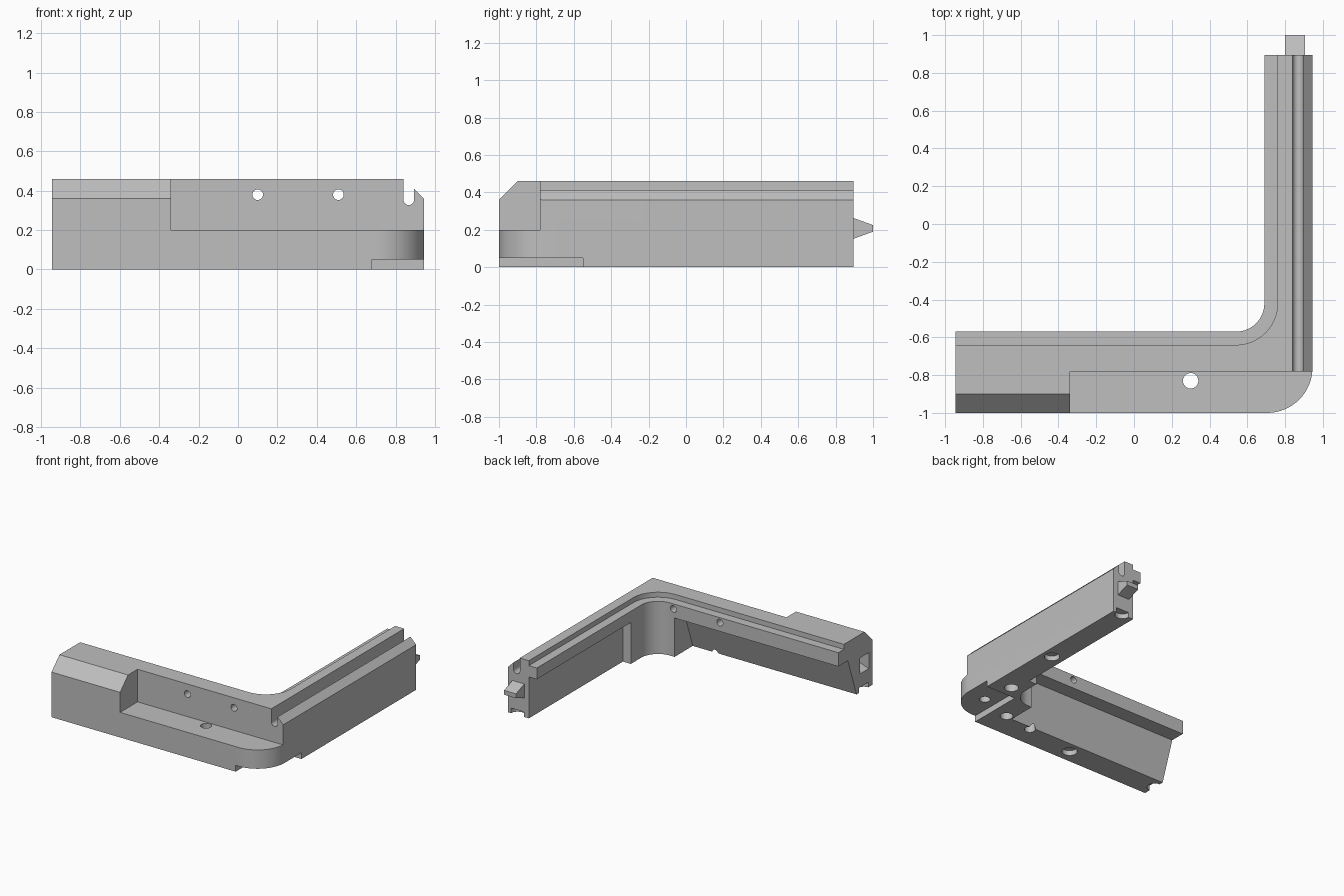
import bpy, bmesh, math
from mathutils import Vector

old = bpy.data.objects.get("Cube")
if old:
    bpy.data.objects.remove(old, do_unlink=True)

grey = bpy.data.materials.new("plain_grey")
grey.use_nodes = True
grey.diffuse_color = (0.52, 0.52, 0.52, 1)
grey.node_tree.nodes["Principled BSDF"].inputs["Base Color"].default_value = grey.diffuse_color

# Axis order used to place a profile (u, v) extruded along w
PLACE = {"x": lambda u, v, w: (w, u, v),
         "y": lambda u, v, w: (u, w, v),
         "z": lambda u, v, w: (u, v, w)}


def prism(name, profile, axis, start, end, taper=None):
    """Extrude a closed profile along an axis, optionally with another end profile."""
    bm = bmesh.new()
    a = [bm.verts.new(PLACE[axis](u, v, start)) for u, v in profile]
    b = [bm.verts.new(PLACE[axis](u, v, end)) for u, v in (taper or profile)]
    bm.faces.new(a)
    bm.faces.new(b)
    for i in range(len(a)):
        j = (i + 1) % len(a)
        bm.faces.new((a[i], a[j], b[j], b[i]))
    bmesh.ops.recalc_face_normals(bm, faces=bm.faces)
    mesh = bpy.data.meshes.new(name)
    bm.to_mesh(mesh)
    bm.free()
    mesh.materials.append(grey)
    obj = bpy.data.objects.new(name, mesh)
    bpy.context.collection.objects.link(obj)
    return obj


def rect(u0, v0, u1, v1):
    return [(u0, v0), (u1, v0), (u1, v1), (u0, v1)]


def arc(cu, cv, r, a0, a1, n=16):
    angles = [math.radians(a0 + (a1 - a0) * i / n) for i in range(n + 1)]
    return [(cu + r * math.cos(a), cv + r * math.sin(a)) for a in angles]


def circle(cu, cv, r):
    return arc(cu, cv, r, 0, 345, 23)


def inner_bend(r):
    return arc(0.54, -0.42, r, -90, 0)


# L-shaped body with rounded outer and inner corner
outline = [(-0.945, -1)] + arc(0.705, -0.76, 0.24, -90, 0)
outline += [(0.945, 0.895), (0.69, 0.895)] + inner_bend(0.15)[::-1] + [(-0.945, -0.57)]
body = prism("corner_body", outline, "z", 0, 0.46)


def cut(*args):
    cutter = prism("cutter", *args)
    cutter.hide_render = True
    mod = body.modifiers.new("cut", "BOOLEAN")
    mod.operation = "DIFFERENCE"
    mod.solver = "EXACT"
    mod.object = cutter
    bpy.context.view_layer.objects.active = body
    bpy.ops.object.modifier_apply(modifier=mod.name)
    bpy.data.objects.remove(cutter, do_unlink=True)


# Step along the inner top edge
cut([(-1.1, -0.64)] + inner_bend(0.22) + [(0.76, 1.1), (-1.1, 1.1)], "z", 0.42, 0.6)
# Sloped undercut of the long arm, straight undercut of the side arm
cut([(-0.803, -0.01), (-0.5, -0.01), (-0.5, 0.31), (-0.69, 0.31)], "x", -1.1, 0.5)
cut(rect(0.6, -0.1, 0.76, 0.33), "y", -0.29, 1.1)
# Front chamfer and outer chamfer of the side arm
cut([(-1.1, 0.26), (-0.8, 0.56), (-1.1, 0.56)], "x", -1.1, 1.1)
cut([(0.895, 0.41), (1.0, 0.305), (1.0, 0.6), (0.895, 0.6)], "y", -0.79, 1.1)
# Front pocket
cut(rect(-0.34, -1.1, 1.1, -0.78), "z", 0.2, 0.6)
# Round-bottomed slot in the side arm
cut([(0.84, 0.6), (0.84, 0.355)] + arc(0.8675, 0.355, 0.0275, 180, 360, 12)[1:]
    + [(0.895, 0.6)], "y", -0.85, 1.1)
# Relief under the outer corner
cut(rect(0.68, -1.1, 1.1, -0.55), "z", -0.1, 0.05)
# Cross holes and vertical through hole
for x in (0.10, 0.51):
    cut(circle(x, 0.38, 0.027), "y", -0.9, -0.4)
cut(circle(0.30, -0.83, 0.041), "z", -0.1, 0.3)
# Blind holes in the underside: x, y, radius, height
for x, y, r, top in ((0.86, 0.09, 0.057, 0.04), (0.86, 0.895, 0.057, 0.04),
                     (-0.13, -0.89, 0.057, 0.04), (-0.945, -0.89, 0.057, 0.04),
                     (0.795, -0.45, 0.052, 0.06), (0.78, -0.77, 0.04, 0.11),
                     (0.556, -0.79, 0.047, 0.06)):
    cut(circle(x, y, r), "z", -0.1, top)
# Tapered socket in the end of the long arm
cut(rect(-0.955, 0.145, -0.845, 0.275), "x", -0.95, -0.83, rect(-0.955, 0.185, -0.845, 0.235))

# Tapered peg on the end of the side arm
peg = prism("joint_peg", rect(0.80, 0.15, 0.905, 0.265), "y", 0.89, 1.0,
            rect(0.80, 0.19, 0.905, 0.225))

for ob in bpy.context.selected_objects:
    ob.select_set(False)
body.select_set(True)
bpy.context.view_layer.objects.active = body
bpy.ops.object.shade_smooth_by_angle(angle=math.radians(30))
